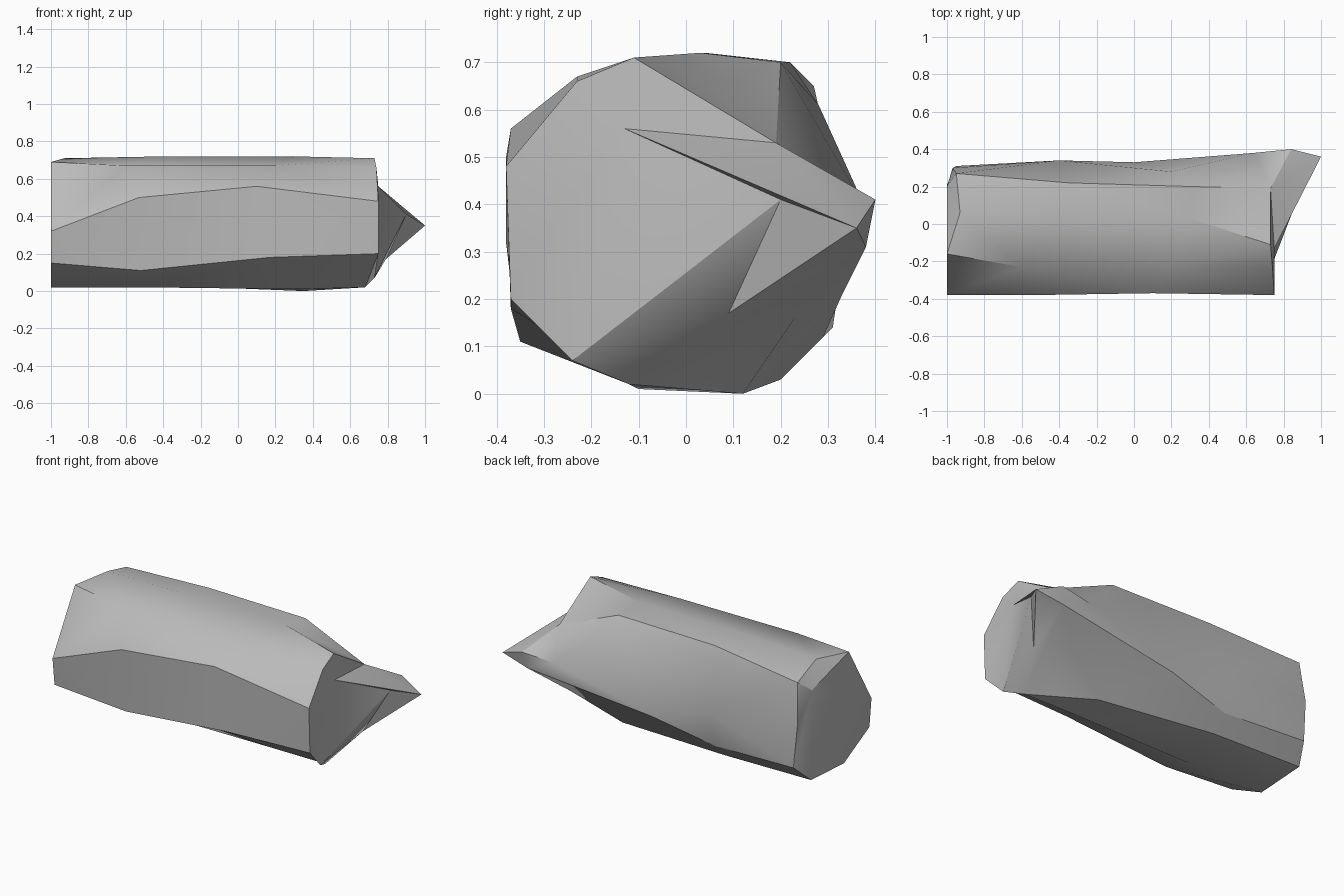
import bpy
import bmesh

cube = bpy.data.objects.get("Cube")
if cube:
    bpy.data.objects.remove(cube, do_unlink=True)

grey = bpy.data.materials.new("plain grey")
grey.use_nodes = True
colour = (0.5, 0.5, 0.5, 1)
grey.diffuse_color = colour
grey.node_tree.nodes["Principled BSDF"].inputs["Base Color"].default_value = colour

# Each ring runs from the top front edge, down the front, under and up the back
FRONT_TOP, FRONT, FRONT_LOW, UNDER, UNDER_BACK, BACK_LOW, BACK, BACK_TOP, TOP = range(9)

butt_ring = [(-1, -.16, .69), (-1, -.38, .32), (-1, -.36, .15), (-1, -.11, .02), (-1, .21, .04),
             (-.95, .31, .14), (-.97, .3, .4), (-.95, .27, .65), (-.93, .06, .71)]
near_ring = [(-.6, -.23, .67), (-.53, -.38, .5), (-.52, -.35, .11), (-.5, -.12, .02), (-.4, .2, .03),
             (-.4, .29, .12), (-.4, .34, .34), (-.35, .22, .7), (-.4, .04, .72)]
far_ring = [(.2, -.23, .67), (.1, -.37, .56), (.17, -.37, .18), (.3, -.1, .01), (.35, .12, 0),
            (0, .33, .21), (.2, .28, .61), (.32, .2, .7), (.3, .03, .72)]
broken_ring = [(.74, -.23, .66), (.75, -.38, .48), (.75, -.37, .2), (.68, -.12, .02), (.62, .23, .16),
               (.82, .38, .31), (.64, .38, .39), (.73, .19, .53), (.73, -.11, .71)]

bm = bmesh.new()
rings = [[bm.verts.new(p) for p in ring]
         for ring in (butt_ring, near_ring, far_ring, broken_ring)]

# Log sides
for ring, following in zip(rings, rings[1:]):
    for i in range(len(ring)):
        j = (i + 1) % len(ring)
        bm.faces.new((ring[i], ring[j], following[j], following[i]))

# Cut end with a chipped upper back corner
butt = rings[0]
chip = bm.verts.new((-1, .2, .59))
bm.faces.new([chip] + butt[FRONT:BACK_LOW])
for i in (UNDER_BACK, BACK_LOW, BACK, BACK_TOP, TOP, FRONT_TOP):
    bm.faces.new((chip, butt[i], butt[(i + 1) % len(butt)]))

# Broken end with a long splinter
end = rings[-1]
corner, root, ridge, groove, tip, shoulder = [bm.verts.new(p) for p in (
    (.73, -.24, .07), (.75, -.13, .56), (.9, .2, .41),
    (.79, .09, .17), (1, .36, .35), (.84, .4, .41))]
under, notch, low, back, heel, top = (end[i] for i in range(UNDER, TOP + 1))
bm.faces.new((top, end[FRONT_TOP], end[FRONT], end[FRONT_LOW], corner, root))
for face in (
        (end[FRONT_LOW], under, corner), (top, root, heel),
        (root, corner, ridge), (root, ridge, tip), (root, tip, heel),
        (ridge, corner, groove), (ridge, groove, tip),
        (groove, corner, under), (groove, under, low), (groove, low, tip),
        (under, notch, low), (low, back, shoulder), (low, shoulder, tip),
        (heel, tip, shoulder), (heel, shoulder, back)):
    bm.faces.new(face)

bmesh.ops.recalc_face_normals(bm, faces=bm.faces)
bmesh.ops.triangulate(bm, faces=bm.faces)
mesh = bpy.data.meshes.new("splintered_log")
bm.to_mesh(mesh)
bm.free()
mesh.materials.append(grey)

log = bpy.data.objects.new("splintered_log", mesh)
bpy.context.collection.objects.link(log)
bpy.context.view_layer.objects.active = log
log.select_set(True)
bpy.ops.object.shade_smooth_by_angle(angle=0.52)
